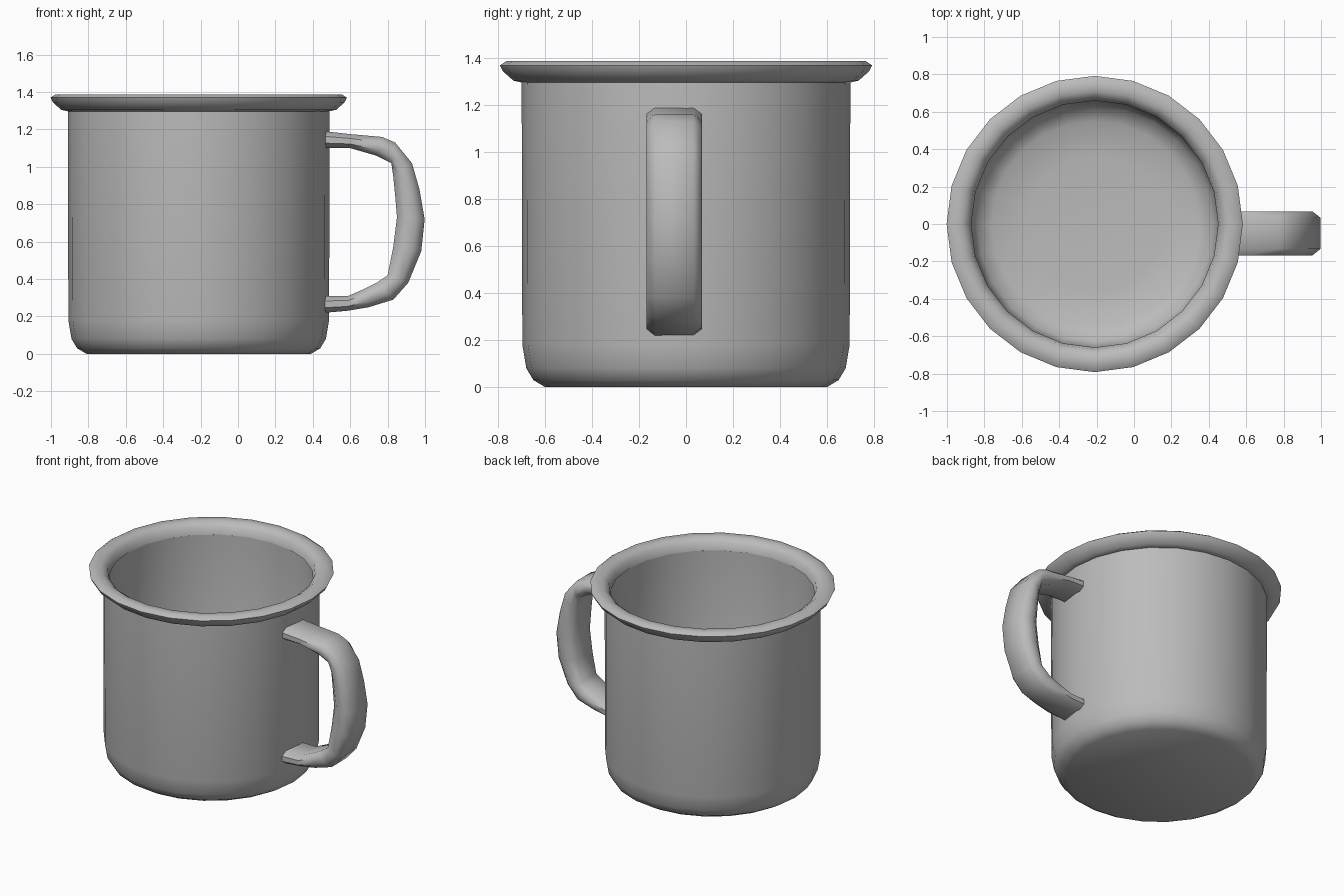
import bpy, bmesh, math
from mathutils import Vector

cube = bpy.data.objects.get("Cube")
if cube:
    bpy.data.objects.remove(cube, do_unlink=True)

grey = bpy.data.materials.new("grey_enamel")
grey.use_nodes = True
colour = (0.5, 0.5, 0.5, 1)
grey.diffuse_color = colour
grey.node_tree.nodes["Principled BSDF"].inputs["Base Color"].default_value = colour

CENTRE_X = -0.21
SIDES = 24


def finish(name, bm, angle):
    """Turn a bmesh into a smooth-shaded object."""
    bmesh.ops.recalc_face_normals(bm, faces=bm.faces)
    mesh = bpy.data.meshes.new(name)
    bm.to_mesh(mesh)
    bm.free()
    mesh.materials.append(grey)
    obj = bpy.data.objects.new(name, mesh)
    bpy.context.collection.objects.link(obj)
    bpy.ops.object.select_all(action='DESELECT')
    obj.select_set(True)
    bpy.context.view_layer.objects.active = obj
    bpy.ops.object.shade_smooth_by_angle(angle=math.radians(angle))
    return obj


def skin(name, rings, angle, loop=False):
    """Bridge rings of points; cap the ends unless the rings form a loop."""
    bm = bmesh.new()
    rows = [[bm.verts.new(p) for p in ring] for ring in rings]
    n = len(rows[0])
    pairs = list(zip(rows, rows[1:])) + ([(rows[-1], rows[0])] if loop else [])
    for a, b in pairs:
        for i in range(n):
            j = (i + 1) % n
            bm.faces.new((a[i], a[j], b[j], b[i]))
    if not loop:
        bm.faces.new(rows[0])
        bm.faces.new(rows[-1])
    return finish(name, bm, angle)


def circle(radius, z):
    turns = [math.tau * i / SIDES for i in range(SIDES)]
    return [(CENTRE_X + radius * math.cos(t), radius * math.sin(t), z) for t in turns]


# Cup: underside, outer wall, then inner wall down to the inside floor
cup_profile = [(0.60, 0), (0.65, 0.03), (0.68, 0.08), (0.697, 0.18), (0.70, 1.33),
               (0.665, 1.33), (0.66, 0.2), (0.63, 0.11), (0.55, 0.07), (0.36, 0.05)]
skin("cup", [circle(r, z) for r, z in cup_profile], 50)

# Rolled rim
rim_profile = [(0.69, 1.295), (0.735, 1.305), (0.78, 1.345), (0.792, 1.37),
               (0.765, 1.388), (0.71, 1.388), (0.672, 1.36), (0.66, 1.31)]
skin("rim", [circle(r, z) for r, z in rim_profile], 40, loop=True)

# Handle: outer and inner edge of each section, as x and z
handle_edges = [((0.465, 1.19), (0.465, 1.10)), ((0.60, 1.175), (0.60, 1.10)),
                ((0.77, 1.16), (0.74, 1.06)), ((0.84, 1.13), (0.82, 1.02)),
                ((0.93, 1.02), (0.83, 0.95)), ((0.97, 0.88), (0.84, 0.85)),
                ((0.998, 0.72), (0.85, 0.73)), ((0.98, 0.55), (0.83, 0.57)),
                ((0.91, 0.38), (0.80, 0.42)), ((0.83, 0.29), (0.74, 0.38)),
                ((0.70, 0.25), (0.67, 0.345)), ((0.58, 0.23), (0.59, 0.31)),
                ((0.465, 0.22), (0.465, 0.31))]


def handle_section(outer, inner):
    """Rounded strap section between an outer and an inner edge."""
    mid = (Vector(outer) + Vector(inner)) / 2
    half = (Vector(outer) - Vector(inner)) / 2
    outline = [(-0.7, 1), (0.7, 1), (1, 0.4), (1, -0.4),
               (0.7, -1), (-0.7, -1), (-1, -0.4), (-1, 0.4)]
    points = []
    for across, through in outline:
        p = mid + half * through
        points.append((p.x, -0.05 + across * 0.118, p.y))
    return points


skin("handle", [handle_section(o, i) for o, i in handle_edges], 50)
